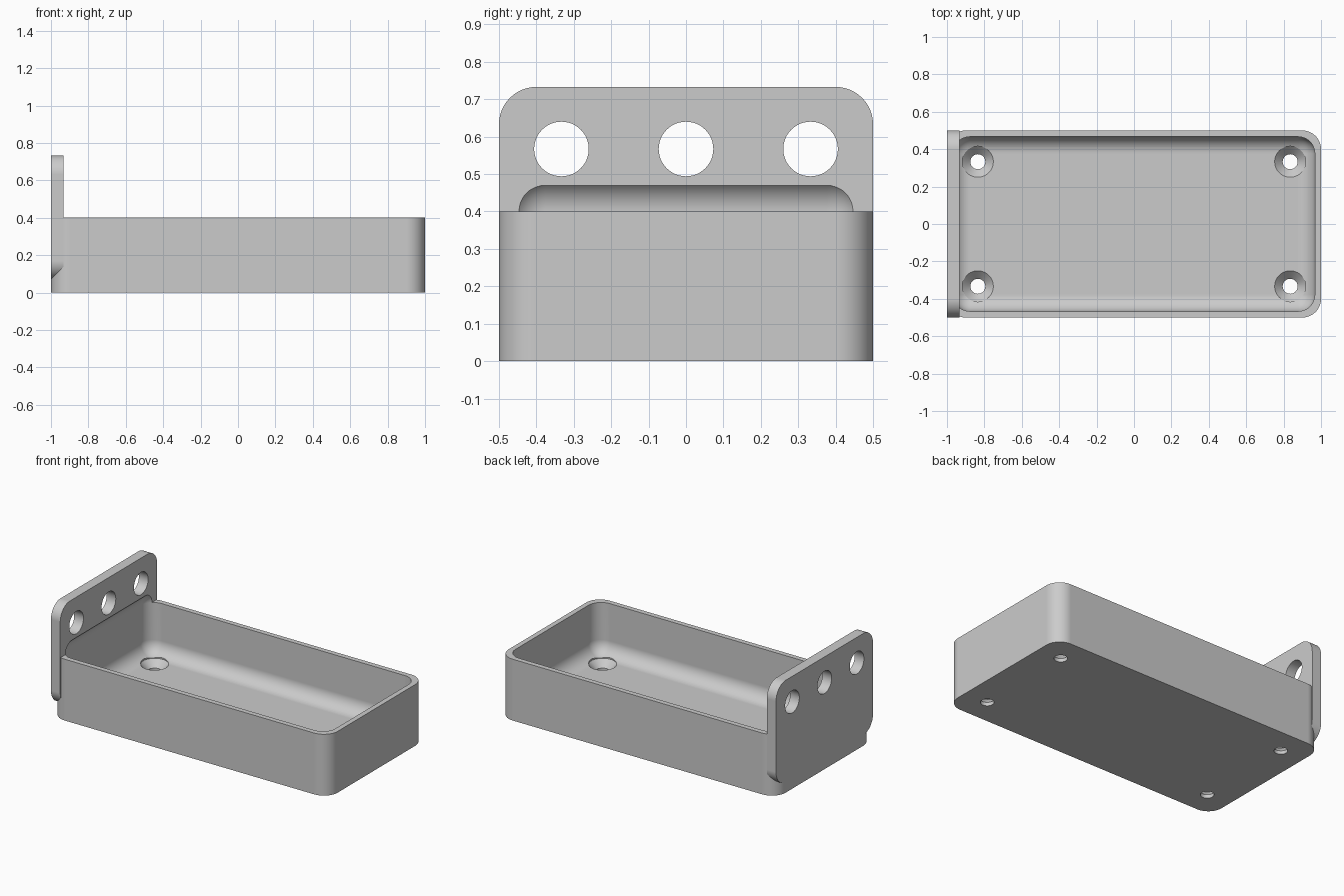
import bpy, bmesh, math
from mathutils import Matrix, Vector

old = bpy.data.objects.get("Cube")
if old:
    bpy.data.objects.remove(old, do_unlink=True)

# One plain grey finish
grey = bpy.data.materials.new("plain_grey")
grey.use_nodes = True
COLOUR = (0.6, 0.6, 0.6, 1)
grey.diffuse_color = COLOUR
grey.node_tree.nodes["Principled BSDF"].inputs["Base Color"].default_value = COLOUR

WALL = 1 / 30      # thickness of the tray side walls
THICK = 1 / 15     # thickness of the floor and of the back plate


def make_object(name, bm):
    mesh = bpy.data.meshes.new(name)
    bmesh.ops.recalc_face_normals(bm, faces=bm.faces)
    bm.to_mesh(mesh)
    bm.free()
    mesh.materials.append(grey)
    obj = bpy.data.objects.new(name, mesh)
    bpy.context.collection.objects.link(obj)
    return obj


def rounded_box(name, low, high, radius, axis=None):
    """Box between two corners; rounds edges along one axis, or all edges."""
    low, high = Vector(low), Vector(high)
    bm = bmesh.new()
    bmesh.ops.create_cube(bm, size=1)
    for v in bm.verts:
        v.co = (low + high) / 2 + v.co * (high - low)
    edges = [e for e in bm.edges if axis is None or
             abs((e.verts[0].co - e.verts[1].co).normalized()[axis]) > 0.9]
    bmesh.ops.bevel(bm, geom=edges, offset=radius, segments=12,
                    profile=0.5, affect='EDGES')
    return make_object(name, bm)


def turned_cutter(name, profile, place):
    """Solid of revolution from (radius, height) points."""
    bm = bmesh.new()
    sides = 48
    rings = [[bm.verts.new((r * math.cos(math.tau * i / sides),
                            r * math.sin(math.tau * i / sides), z))
              for i in range(sides)] for r, z in profile]
    for a, b in zip(rings, rings[1:]):
        for i in range(sides):
            j = (i + 1) % sides
            bm.faces.new((a[i], a[j], b[j], b[i]))
    bm.faces.new(rings[0])
    bm.faces.new(rings[-1])
    bm.transform(place)
    return make_object(name, bm)


def cut(obj, cutters):
    bpy.context.view_layer.objects.active = obj
    for c in cutters:
        mod = obj.modifiers.new("cut", 'BOOLEAN')
        mod.operation, mod.solver, mod.object = 'DIFFERENCE', 'EXACT', c
        bpy.ops.object.modifier_apply(modifier=mod.name)


def finish(obj):
    bpy.ops.object.select_all(action='DESELECT')
    obj.select_set(True)
    bpy.context.view_layer.objects.active = obj
    bpy.ops.object.shade_smooth_by_angle(angle=math.radians(25))
    mod = obj.modifiers.new("even_shading", 'WEIGHTED_NORMAL')
    mod.keep_sharp = True


# Tray body and the upright plate at its end
tray = rounded_box("tray", (-1, -0.5, 0), (1, 0.5, 0.4), 0.1, axis=2)
plate = rounded_box("mounting_plate", (-1, -0.5, 0.07),
                    (-1 + THICK, 0.5, 0.733), 0.1, axis=0)

# Rounded hollow, which also scoops into the plate
hollow = rounded_box("hollow_cutter", (-1 + WALL, -0.5 + WALL, THICK),
                     (1 - WALL, 0.5 - WALL, 0.49), 0.09)

# Countersunk screw holes in the floor
screw = [(0.04, -0.05), (0.04, 0.023), (0.083, THICK), (0.083, 0.2)]
screw_cutters = [turned_cutter("screw_cutter", screw,
                               Matrix.Translation((x, y, 0)))
                 for x in (-0.835, 0.835) for y in (-0.333, 0.333)]

# Three round holes through the plate
bore = [(0.073, -0.1), (0.073, 0.1)]
bore_cutters = [turned_cutter("bore_cutter", bore,
                              Matrix.Translation((-1 + THICK / 2, y, 0.567))
                              @ Matrix.Rotation(math.pi / 2, 4, 'Y'))
                for y in (-0.333, 0, 0.333)]

cut(tray, [hollow] + screw_cutters)
cut(plate, [hollow] + bore_cutters)
for c in [hollow] + screw_cutters + bore_cutters:
    bpy.data.objects.remove(c, do_unlink=True)
finish(tray)
finish(plate)
